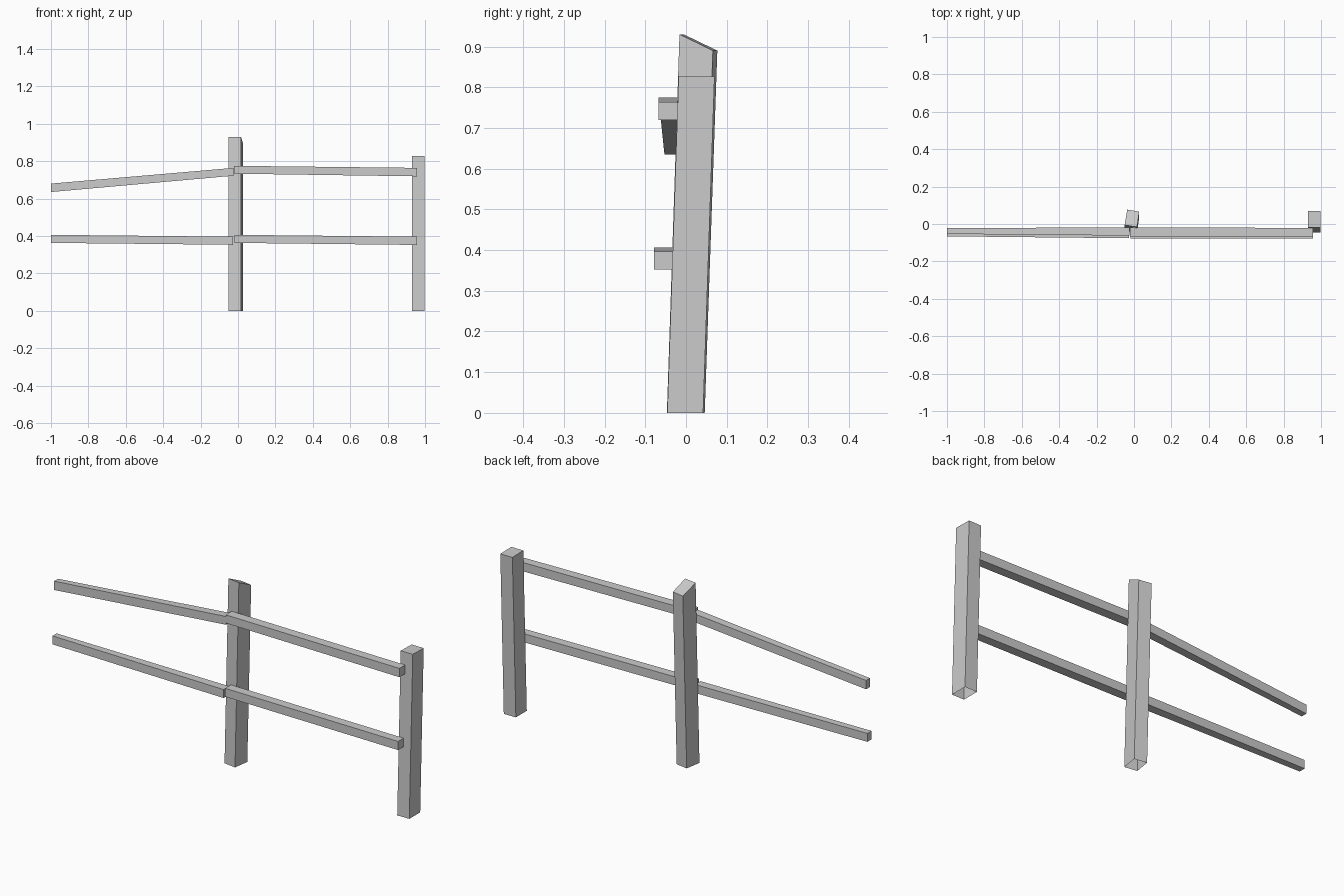
import bpy, bmesh

if "Cube" in bpy.data.objects:
    bpy.data.objects.remove(bpy.data.objects["Cube"])


def hexa(name, start, end, open_start=False):
    """Four-sided bar bridged between two matching quads."""
    bm = bmesh.new()
    a = [bm.verts.new(p) for p in start]
    b = [bm.verts.new(p) for p in end]
    if not open_start:
        bm.faces.new(a[::-1])
    bm.faces.new(b)
    for i in range(4):
        j = (i + 1) % 4
        bm.faces.new((a[i], a[j], b[j], b[i]))
    if not open_start:
        bmesh.ops.recalc_face_normals(bm, faces=bm.faces)
    me = bpy.data.meshes.new(name)
    bm.to_mesh(me)
    bm.free()
    ob = bpy.data.objects.new(name, me)
    bpy.context.collection.objects.link(ob)
    return ob


def post(name, plan, lean, front_z, back_z):
    """Leaning post, open underneath; plan runs counter-clockwise from front left."""
    zs = (front_z, front_z, back_z, back_z)
    hexa(name, [(x, y, 0) for x, y in plan],
         [(x, y + lean, z) for (x, y), z in zip(plan, zs)], open_start=True)


def rail(name, left, right):
    """Each end is x, y front, y back, z bottom, z top."""
    def quad(x, y0, y1, z0, z1):
        return [(x, y0, z0), (x, y1, z0), (x, y1, z1), (x, y0, z1)]
    hexa(name, quad(*left), quad(*right))


# Posts: the middle one is twisted with a slanted top
post("middle_post", [(-0.05, -0.037), (0.016, -0.047), (0.028, 0.035), (-0.036, 0.046)],
     0.031, 0.93, 0.89)
post("end_post", [(0.93, -0.046), (0.998, -0.046), (0.998, 0.042), (0.93, 0.042)],
     0.028, 0.828, 0.826)

# Right-hand rails
rail("upper_right_rail", (-0.022, -0.067, -0.018, 0.733, 0.775), (0.957, -0.067, -0.021, 0.719, 0.764))
rail("lower_right_rail", (-0.018, -0.078, -0.031, 0.363, 0.406), (0.957, -0.078, -0.033, 0.352, 0.396))

# Left-hand rails
rail("upper_left_rail", (-1.0, -0.053, -0.022, 0.635, 0.680), (-0.024, -0.062, -0.018, 0.722, 0.764))
rail("lower_left_rail", (-1.0, -0.066, -0.033, 0.363, 0.406), (-0.028, -0.076, -0.031, 0.353, 0.396))
